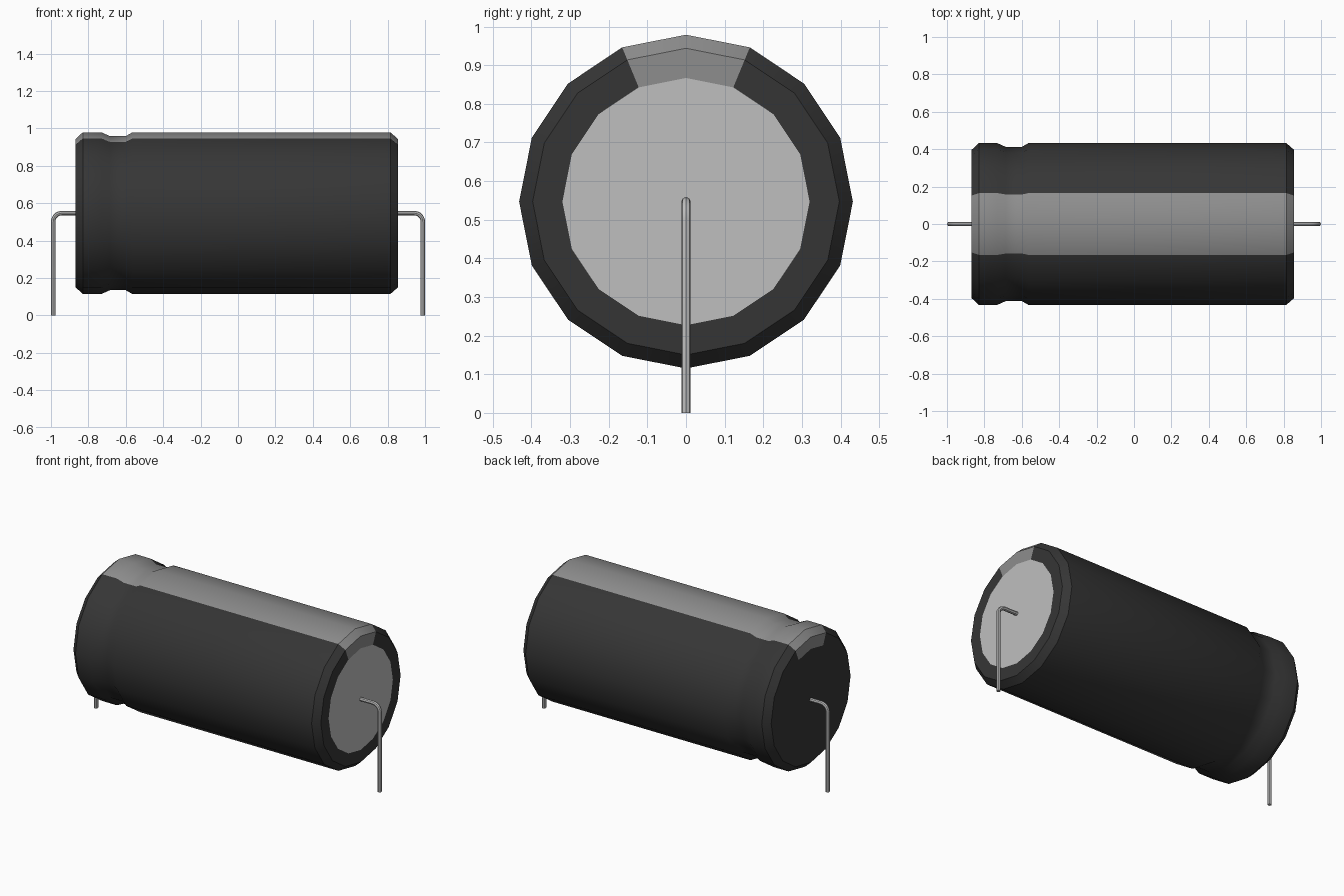
import bpy, bmesh
from math import sin, cos, pi, radians, atan2

if "Cube" in bpy.data.objects:
    bpy.data.objects.remove(bpy.data.objects["Cube"])

SIDES = 16
AXIS_Z = 0.547


def material(name, value, metallic=0.0):
    mat = bpy.data.materials.new(name)
    mat.use_nodes = True
    color = (value, value, value, 1)
    mat.diffuse_color = color
    mat.node_tree.nodes["Principled BSDF"].inputs["Base Color"].default_value = color
    return mat


sleeve_black = material("sleeve black", 0.036)
stripe_grey = material("stripe grey", 0.27)
metal_silver = material("metal silver", 0.52)


def smooth(obj):
    bpy.ops.object.select_all(action='DESELECT')
    obj.select_set(True)
    bpy.context.view_layer.objects.active = obj
    bpy.ops.object.shade_smooth_by_angle(angle=radians(30))


# Can body: a profile of (x, radius) turned about the long axis
profile = [(-0.87, 0.32), (-0.87, 0.395), (-0.83, 0.432), (-0.73, 0.432),
           (-0.685, 0.412), (-0.60, 0.412), (-0.565, 0.432),
           (0.815, 0.432), (0.855, 0.397), (0.855, 0.32)]
bm = bmesh.new()
rings = []
for x, r in profile:
    angles = [2 * pi * i / SIDES for i in range(SIDES)]
    rings.append([bm.verts.new((x, r * sin(a), AXIS_Z + r * cos(a))) for a in angles])
for a, b in zip(rings, rings[1:]):
    for i in range(SIDES):
        j = (i + 1) % SIDES
        bm.faces.new((a[i], a[j], b[j], b[i]))
left_end = bm.faces.new(rings[0])
right_end = bm.faces.new(rings[-1])
bmesh.ops.recalc_face_normals(bm, faces=bm.faces[:])

# Polarity stripe on the two topmost facets, bare metal on the right end
for f in bm.faces:
    c = f.calc_center_median()
    if f not in (left_end, right_end) and abs(atan2(c.y, c.z - AXIS_Z)) < 2 * pi / SIDES:
        f.material_index = 1
right_end.material_index = 2

mesh = bpy.data.meshes.new("can_body")
bm.to_mesh(mesh)
bm.free()
for mat in (sleeve_black, stripe_grey, metal_silver):
    mesh.materials.append(mat)
body = bpy.data.objects.new("can_body", mesh)
bpy.context.collection.objects.link(body)
smooth(body)


# Bent wire leads
def wire_lead(name, side):
    bend, reach = 0.045, 0.988
    path = [(0.84, AXIS_Z)]
    for k in range(6):
        t = k / 5 * pi / 2
        path.append((reach - bend + bend * sin(t), AXIS_Z - bend + bend * cos(t)))
    path.append((reach, 0))
    curve = bpy.data.curves.new(name, 'CURVE')
    curve.dimensions = '3D'
    curve.bevel_depth = 0.012
    curve.bevel_resolution = 2
    curve.use_fill_caps = True
    spline = curve.splines.new('POLY')
    spline.points.add(len(path) - 1)
    for p, (x, z) in zip(spline.points, path):
        p.co = (side * x, 0, z, 1)
    curve.materials.append(metal_silver)
    obj = bpy.data.objects.new(name, curve)
    bpy.context.collection.objects.link(obj)
    bpy.ops.object.select_all(action='DESELECT')
    obj.select_set(True)
    bpy.context.view_layer.objects.active = obj
    bpy.ops.object.convert(target='MESH')
    smooth(bpy.context.view_layer.objects.active)


wire_lead("left_lead", 1)
wire_lead("right_lead", -1)
